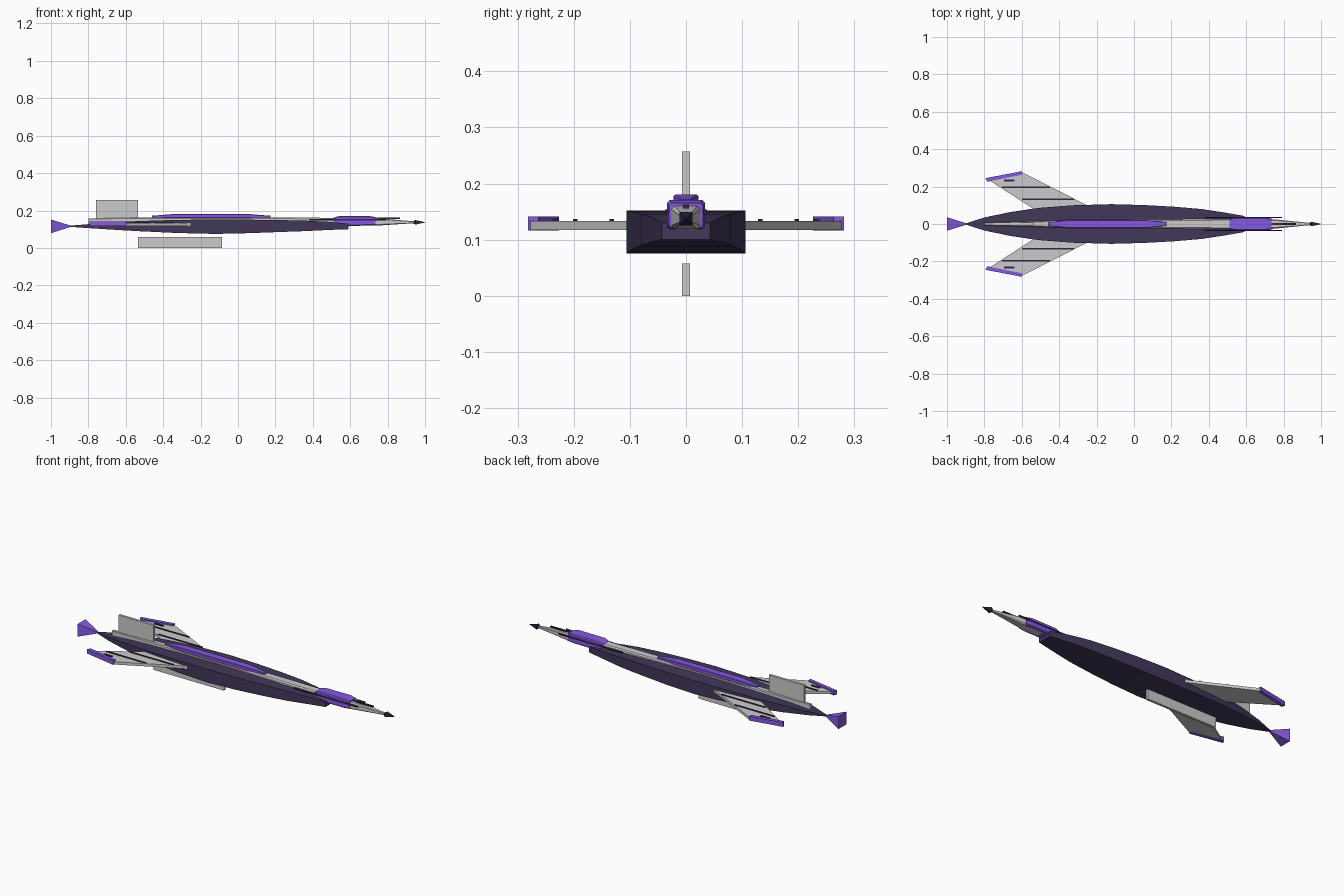
import bpy, bmesh

if "Cube" in bpy.data.objects:
    bpy.data.objects.remove(bpy.data.objects["Cube"])


def material(name, color):
    m = bpy.data.materials.new(name)
    m.diffuse_color = (*color, 1)
    m.use_nodes = True
    m.node_tree.nodes["Principled BSDF"].inputs["Base Color"].default_value = m.diffuse_color
    return m


HULL = material("dark_violet", (0.055, 0.038, 0.10))
PURPLE = material("bright_purple", (0.24, 0.10, 0.75))
BLACK = material("trim", (0.03, 0.02, 0.06))


def make(name, bm, mat=None, smooth=False):
    bmesh.ops.remove_doubles(bm, verts=bm.verts, dist=1e-5)
    bmesh.ops.recalc_face_normals(bm, faces=bm.faces)
    me = bpy.data.meshes.new(name)
    bm.to_mesh(me)
    bm.free()
    ob = bpy.data.objects.new(name, me)
    bpy.context.collection.objects.link(ob)
    if mat:
        me.materials.append(mat)
    if smooth:
        bpy.ops.object.select_all(action='DESELECT')
        bpy.context.view_layer.objects.active = ob
        ob.select_set(True)
        bpy.ops.object.shade_smooth_by_angle(angle=0.5)
    return ob


def loft(name, stations, mat=None, cut=0.0, smooth=False):
    """Skin rectangular sections (x, half width, z low, z high); cut chamfers the corners."""
    bm = bmesh.new()
    rings = []
    for x, w, a, b in stations:
        c = cut * min(w, (b - a) / 2)
        if cut:
            pts = [(w - c, a), (w, a + c), (w, b - c), (w - c, b),
                   (c - w, b), (-w, b - c), (-w, a + c), (c - w, a)]
        else:
            pts = [(w, a), (w, b), (-w, b), (-w, a)]
        rings.append([bm.verts.new((x, y, z)) for y, z in pts])
    n = len(rings[0])
    for r, s in zip(rings, rings[1:]):
        for i in range(n):
            bm.faces.new((r[i], r[(i + 1) % n], s[(i + 1) % n], s[i]))
    bm.faces.new(rings[0])
    bm.faces.new(rings[-1])
    return make(name, bm, mat, smooth)


def slab(name, outline, z0, z1, side=1, mat=None):
    """Extrude a plan outline upward; side=-1 mirrors it across the centreline."""
    bm = bmesh.new()
    f = bm.faces.new([bm.verts.new((x, y * side, z0)) for x, y in outline])
    top = bmesh.ops.extrude_face_region(bm, geom=[f])["geom"]
    for v in top:
        if isinstance(v, bmesh.types.BMVert):
            v.co.z = z1
    return make(name, bm, mat)


def bar(name, x0, x1, y0, y1, z0, z1, side=1, mat=None):
    return slab(name, [(x0, y0), (x1, y0), (x1, y1), (x0, y1)], z0, z1, side, mat)


# Main hull
loft("hull", [
    (-0.90, 0.003, 0.113, 0.119), (-0.80, 0.035, 0.106, 0.127),
    (-0.66, 0.064, 0.097, 0.138), (-0.52, 0.085, 0.089, 0.144),
    (-0.33, 0.100, 0.080, 0.150), (-0.12, 0.106, 0.075, 0.152),
    (0.06, 0.101, 0.079, 0.151), (0.22, 0.092, 0.085, 0.149),
    (0.36, 0.080, 0.090, 0.146), (0.48, 0.062, 0.096, 0.140),
    (0.59, 0.043, 0.100, 0.130)], HULL, smooth=True)

# Flared tail nozzle
loft("tail_nozzle", [(-1.0, 0.036, 0.079, 0.152), (-0.89, 0.002, 0.114, 0.118)], PURPLE)

# Pale spine running into the nose
loft("spine", [
    (-0.80, 0.008, 0.125, 0.157), (-0.45, 0.018, 0.125, 0.164),
    (0.20, 0.025, 0.122, 0.163), (0.50, 0.027, 0.118, 0.161),
    (0.74, 0.026, 0.119, 0.160), (0.86, 0.014, 0.127, 0.149),
    (0.95, 0.005, 0.132, 0.142)], cut=0.3)

# Nose tip spike
loft("nose_tip", [(0.935, 0.004, 0.133, 0.141), (0.948, 0.012, 0.125, 0.149),
                  (1.0, 0.001, 0.136, 0.138)], BLACK)

# Purple canopy ridge
loft("canopy_ridge", [
    (-0.46, 0.010, 0.160, 0.172), (-0.35, 0.022, 0.160, 0.181),
    (0.06, 0.022, 0.160, 0.181), (0.175, 0.010, 0.160, 0.172)], PURPLE, cut=0.3)

# Collar around the nose
loft("nose_collar", [
    (0.51, 0.028, 0.122, 0.162), (0.54, 0.034, 0.118, 0.170),
    (0.70, 0.034, 0.119, 0.171), (0.735, 0.030, 0.121, 0.165)], PURPLE, cut=0.2)

# Long probe above the nose
bar("top_probe", 0.70, 0.865, -0.005, 0.005, 0.156, 0.163, 1, BLACK)

# Vertical fins
bar("dorsal_fin", -0.76, -0.535, -0.007, 0.007, 0.155, 0.257)
bar("ventral_fin", -0.535, -0.085, -0.007, 0.007, 0.0, 0.058)

# Swept wings with tips, stripes and side probes
for label, s in (("left", 1), ("right", -1)):
    slab(label + "_wing", [(-0.17, 0.059), (-0.605, 0.28), (-0.79, 0.244), (-0.49, 0.05)],
         0.117, 0.133, s)
    slab(label + "_wing_tip", [(-0.785, 0.226), (-0.60, 0.263), (-0.60, 0.282), (-0.793, 0.245)],
         0.116, 0.141, s, PURPLE)
    for i, (x0, x1, y, w) in enumerate([(-0.60, -0.32, 0.132, 0.004),
                                        (-0.705, -0.45, 0.197, 0.004),
                                        (-0.695, -0.64, 0.232, 0.006)]):
        bar(f"{label}_wing_stripe_{i + 1}", x0, x1, y - w, y + w, 0.132, 0.137, s, BLACK)
    bar(label + "_side_probe", 0.38, 0.79, 0.031, 0.037, 0.147, 0.154, s, BLACK)
